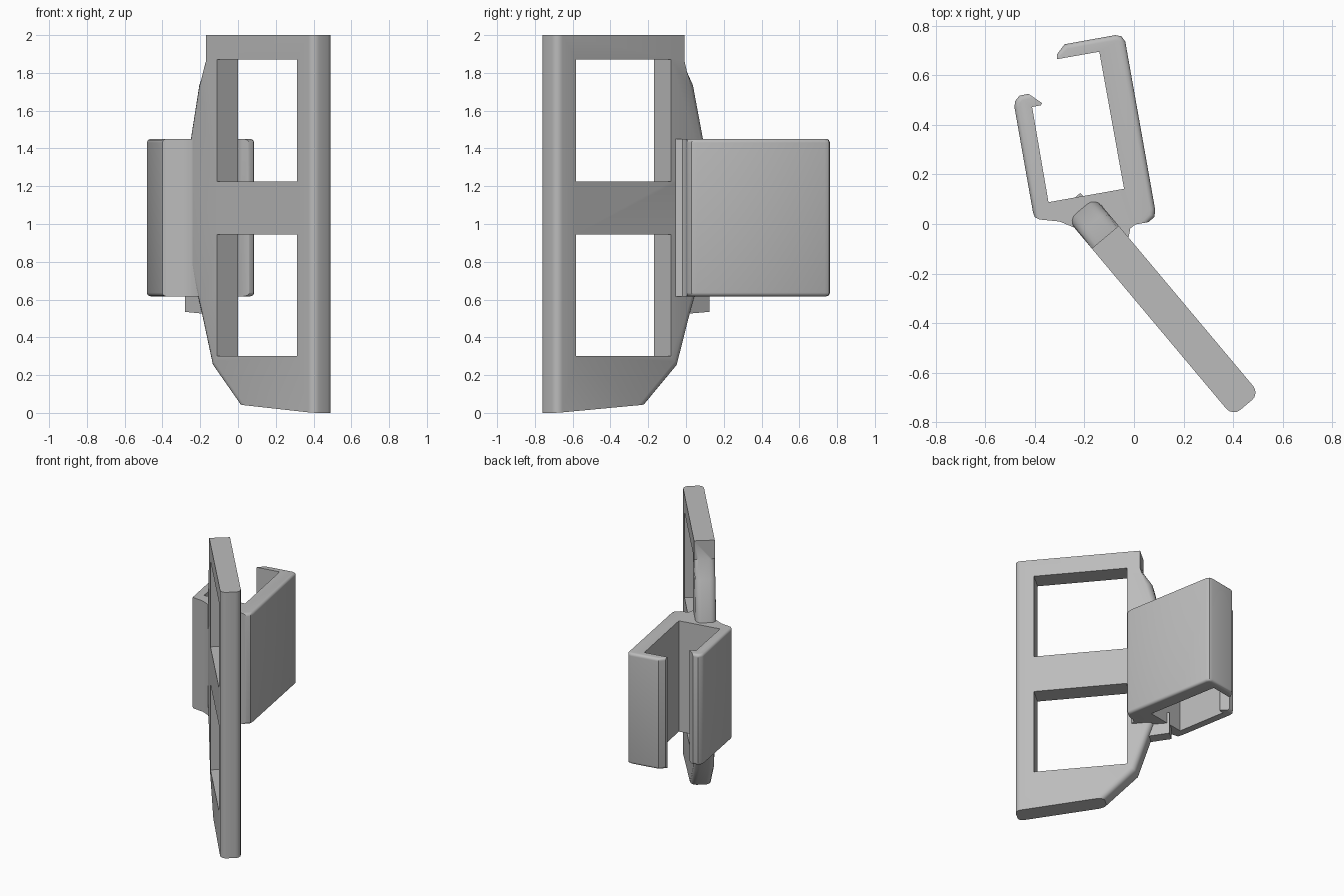
import bpy, bmesh
from math import radians
from mathutils import Matrix, Vector

old = bpy.data.objects.get("Cube")
if old:
    bpy.data.objects.remove(old)

grey = bpy.data.materials.new("plain_grey")
grey.use_nodes = True
grey.diffuse_color = (0.5, 0.5, 0.5, 1)
grey.node_tree.nodes["Principled BSDF"].inputs["Base Color"].default_value = (0.5, 0.5, 0.5, 1)


def prism(name, points, start, end, rounded=(), radius=0.03):
    """Extrude a 2D outline along local z; round the end edges listed by index."""
    bm = bmesh.new()
    low = [bm.verts.new((a, b, start)) for a, b in points]
    high = [bm.verts.new((a, b, end)) for a, b in points]
    count = len(points)
    bm.faces.new(low)
    bm.faces.new(high)
    for i in range(count):
        j = (i + 1) % count
        bm.faces.new((low[i], low[j], high[j], high[i]))
    bmesh.ops.recalc_face_normals(bm, faces=bm.faces)
    edges = [bm.edges.get((ring[i], ring[(i + 1) % count]))
             for ring in (low, high) for i in rounded]
    if edges:
        bmesh.ops.bevel(bm, geom=edges, offset=radius, segments=4,
                        profile=0.5, affect='EDGES', clamp_overlap=False)
    mesh = bpy.data.meshes.new(name)
    bm.to_mesh(mesh)
    bm.free()
    mesh.materials.append(grey)
    ob = bpy.data.objects.new(name, mesh)
    bpy.context.collection.objects.link(ob)
    return ob


def smooth(ob):
    bpy.ops.object.select_all(action='DESELECT')
    ob.select_set(True)
    bpy.context.view_layer.objects.active = ob
    bpy.ops.object.shade_smooth_by_angle(angle=radians(35))


# Plate frame: local x runs along the plate, y is up, z is its thickness
along = Vector((0.643, -0.766, 0))
across = Vector((0.766, 0.643, 0))
frame = Matrix((along, (0, 0, 1), across)).transposed().to_4x4()
NEAR, FAR = -0.194, -0.052

# Window plate
plate = prism("window_plate", [
    (0.85, 0), (0.85, 2), (-0.034, 2), (-0.034, 1.86), (-0.112, 1.74),
    (-0.19, 1.42), (-0.208, 1.3), (-0.208, 0.85), (-0.096, 0.54),
    (0, 0.25), (0.222, 0.045)], NEAR, FAR, (0, 3, 4, 5, 6, 7, 8, 9), 0.04)
plate.matrix_world = frame

# Two window openings
for label, bottom in (("lower", 0.3), ("upper", 1.225)):
    top = bottom + 0.645
    cutter = prism(label + "_window_cutter", [
        (0.06, bottom), (0.715, bottom), (0.715, top), (0.06, top)], -0.4, 0.2)
    cutter.matrix_world = frame
    cutter.hide_render = True
    cutter.hide_set(True)
    cut = plate.modifiers.new(label + "_window", 'BOOLEAN')
    cut.object = cutter
    cut.solver = 'EXACT'

bpy.context.view_layer.update()
graph = bpy.context.evaluated_depsgraph_get()
plate.data = bpy.data.meshes.new_from_object(plate.evaluated_get(graph))
plate.modifiers.clear()
for ob in [o for o in bpy.data.objects if o.name.endswith("_window_cutter")]:
    bpy.data.objects.remove(ob)
smooth(plate)

# Clip with two hooked arms, joined to the plate by a flared neck
clip = prism("hooked_clip", [
    (-0.31, 0.665), (-0.31, 0.685), (-0.28, 0.725), (-0.075, 0.762),
    (-0.05, 0.757), (-0.035, 0.735), (0.085, 0.06), (0.083, 0.03),
    (0.06, 0.008), (0.005, -0.002), (-0.015, -0.018), (-0.022, -0.055),
    (-0.09, -0.06), (-0.2, -0.055), (-0.24, -0.015), (-0.3, 0.01),
    (-0.38, 0.018), (-0.4, 0.028), (-0.407, 0.045), (-0.482, 0.47),
    (-0.48, 0.495), (-0.462, 0.518), (-0.425, 0.525), (-0.37, 0.487),
    (-0.376, 0.479), (-0.411, 0.472), (-0.345, 0.088), (-0.04, 0.142),
    (-0.14, 0.695)], 0.617, 1.45, (1, 2, 3, 4, 5, 6, 7, 17, 18, 19, 20, 21), 0.02)
smooth(clip)

# Small stop tab under the clip
tab = prism("stop_tab", [(-0.235, 0.535), (-0.08, 0.525), (-0.08, 0.7), (-0.235, 0.7)],
            -0.17, -0.085)
tab.matrix_world = frame
